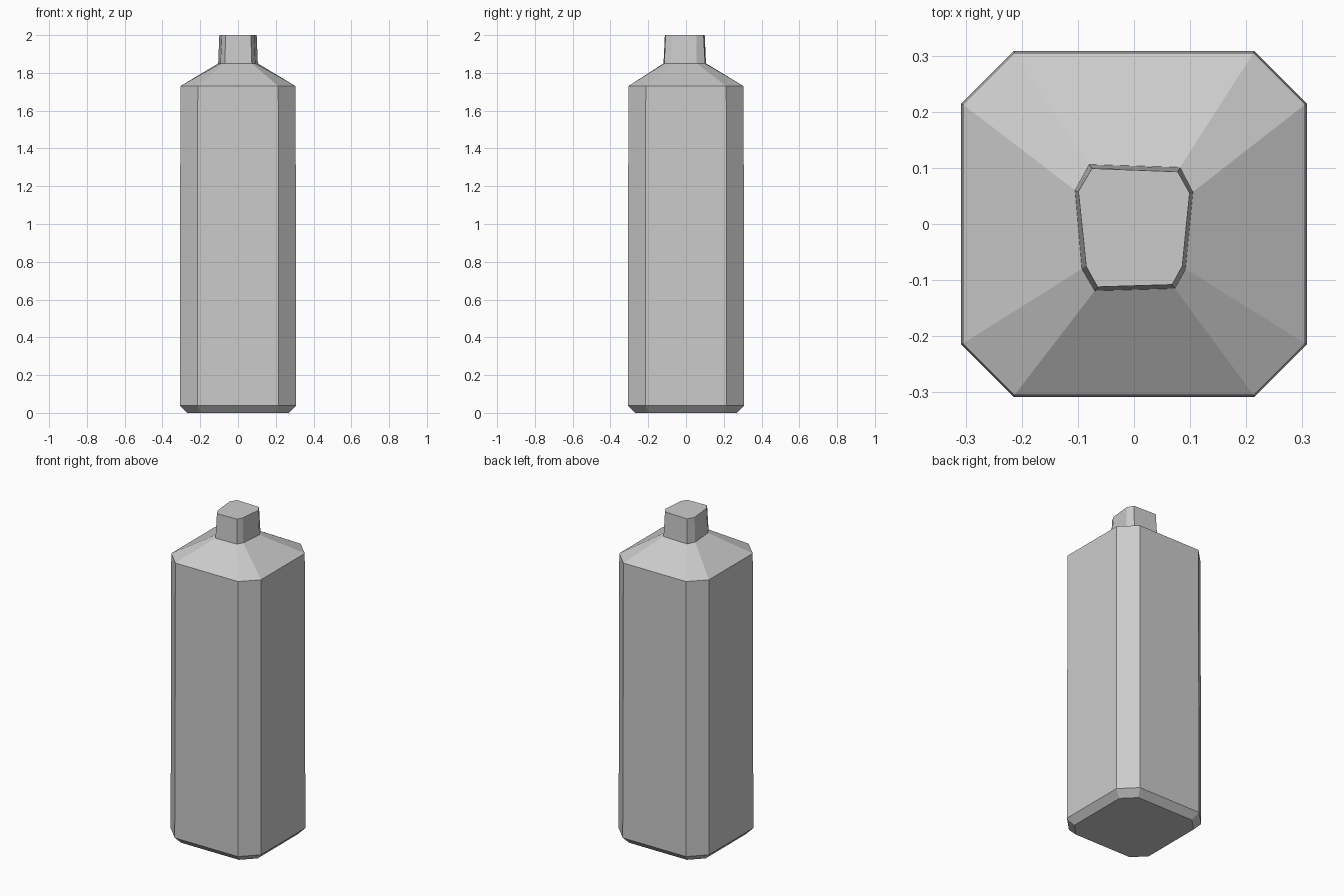
import bpy, bmesh

if "Cube" in bpy.data.objects:
    bpy.data.objects.remove(bpy.data.objects["Cube"])


def octagon(half, flat, z):
    """Square with cut corners, counter-clockwise from the back right."""
    h, f = half, flat
    return [(x, y, z) for x, y in ((f, h), (-f, h), (-h, f), (-h, -f),
                                   (-f, -h), (f, -h), (h, -f), (h, f))]


def loft(name, rings):
    bm = bmesh.new()
    loops = [[bm.verts.new(p) for p in ring] for ring in rings]
    for lo, hi in zip(loops, loops[1:]):
        for i in range(len(lo)):
            j = (i + 1) % len(lo)
            bm.faces.new((lo[i], lo[j], hi[j], hi[i]))
    bm.faces.new(loops[0][::-1])
    bm.faces.new(loops[-1])
    bmesh.ops.recalc_face_normals(bm, faces=bm.faces)
    mesh = bpy.data.meshes.new(name)
    bm.to_mesh(mesh)
    bm.free()
    obj = bpy.data.objects.new(name, mesh)
    bpy.context.collection.objects.link(obj)
    return obj


# Slightly irregular neck outline, at its base and at its top
neck_base = [(0.082, 0.101), (-0.08, 0.106), (-0.105, 0.06), (-0.093, -0.08),
             (-0.07, -0.119), (0.073, -0.115), (0.092, -0.08), (0.105, 0.057)]
neck_top = [(0.078, 0.093), (-0.075, 0.099), (-0.099, 0.058), (-0.085, -0.076),
            (-0.065, -0.112), (0.068, -0.108), (0.086, -0.075), (0.099, 0.055)]

# Bottle: bevelled foot, straight body, sloping shoulder, neck
loft("bottle", [
    octagon(0.27, 0.195, 0.0),
    octagon(0.308, 0.215, 0.04),
    octagon(0.305, 0.213, 1.73),
    [(x, y, 1.85) for x, y in neck_base],
    [(x, y, 2.0) for x, y in neck_top],
])
